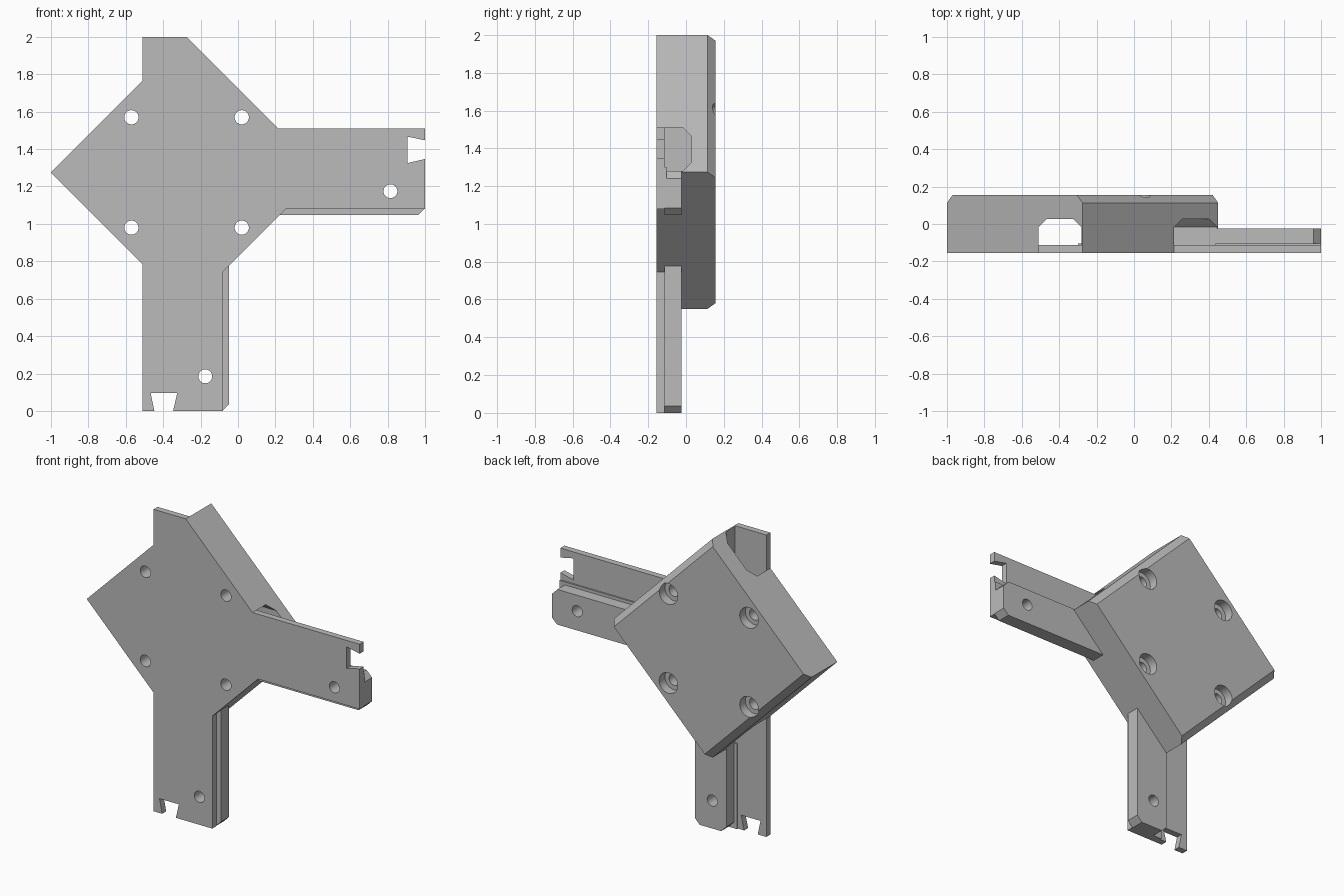
import bpy
import bmesh
import math
from mathutils import Matrix

if "Cube" in bpy.data.objects:
    bpy.data.objects.remove(bpy.data.objects["Cube"], do_unlink=True)

CX, CZ = -0.275, 1.275          # centre of the square block
HALF = 0.725                    # half diagonal of the block
FRONT, BACK = -0.155, 0.155
FLOOR = -0.113                  # back face of the thin plates
RAIL_BACK = -0.025

grey = bpy.data.materials.new("plain_grey")
grey.use_nodes = True
grey.diffuse_color = (0.5, 0.5, 0.5, 1)
grey.node_tree.nodes["Principled BSDF"].inputs["Base Color"].default_value = (0.5, 0.5, 0.5, 1)


def across(p):
    """Arm coordinates mirrored about the block's diagonal."""
    return (-p[1], -p[0])


def finish(name, bm):
    bmesh.ops.recalc_face_normals(bm, faces=bm.faces)
    mesh = bpy.data.meshes.new(name)
    bm.to_mesh(mesh)
    bm.free()
    mesh.materials.append(grey)
    obj = bpy.data.objects.new(name, mesh)
    bpy.context.collection.objects.link(obj)
    return obj


def extrude(name, points, direction):
    bm = bmesh.new()
    face = bm.faces.new([bm.verts.new(p) for p in points])
    moved = bmesh.ops.extrude_face_region(bm, geom=[face])["geom"]
    bmesh.ops.translate(bm, vec=direction, verts=[v for v in moved if isinstance(v, bmesh.types.BMVert)])
    return finish(name, bm)


def prism(name, outline, y0, y1):
    """Outline in block-centred x, z, extruded from front to back."""
    return extrude(name, [(CX + x, y0, CZ + z) for x, z in outline], (0, y1 - y0, 0))


def rect(x0, x1, z0, z1):
    return [(x0, z0), (x1, z0), (x1, z1), (x0, z1)]


def cylinder(name, at, radius, y0, y1):
    bm = bmesh.new()
    turn = Matrix.Translation((CX + at[0], (y0 + y1) / 2, CZ + at[1])) @ Matrix.Rotation(math.pi / 2, 4, "X")
    bmesh.ops.create_cone(bm, cap_ends=True, segments=40, radius1=radius, radius2=radius,
                          depth=y1 - y0, matrix=turn)
    return finish(name, bm)


def combine(target, other, operation):
    mod = target.modifiers.new("cut", "BOOLEAN")
    mod.object, mod.operation, mod.solver = other, operation, "EXACT"
    graph = bpy.context.evaluated_depsgraph_get()
    mesh = bpy.data.meshes.new_from_object(target.evaluated_get(graph))
    target.modifiers.clear()
    target.data = mesh
    bpy.data.objects.remove(other, do_unlink=True)


# Square block standing on its corner, with two opposite back edges bevelled
block = prism("corner_bracket", [(-HALF, 0), (0, -HALF), (HALF, 0), (0, HALF)], FRONT, BACK)
bm = bmesh.new()
bm.from_mesh(block.data)
edges = []
for e in bm.edges:
    mid = (e.verts[0].co + e.verts[1].co) / 2
    if mid.y > BACK - 0.01 and (mid.x - CX) * (mid.z - CZ) > 0.01:
        edges.append(e)
bmesh.ops.bevel(bm, geom=edges, offset=0.042, segments=1, affect="EDGES")
bm.to_mesh(block.data)
bm.free()

# Channels with chamfered roof corners: one straight through, one stopping at it
section = [(0.005, FLOOR), (0.235, FLOOR), (0.235, -0.017), (0.19, 0.028), (0.05, 0.028), (0.005, -0.017)]
combine(block, extrude("level_channel", [(CX - 0.235, y, CZ + s) for s, y in section], (1.2, 0, 0)), "DIFFERENCE")
combine(block, extrude("upright_channel", [(CX - s, y, CZ - 0.9) for s, y in section], (0, 0, 1.8)), "DIFFERENCE")

# Thin tab closing the front of the channel at the top
combine(block, prism("top_tab", rect(-0.235, 0, 0.2, HALF), FRONT, FLOOR), "UNION")

# Two arms: plate with dovetail notch, ledge and raised rail
plate = [(0.1, -0.195), (1.275, -0.195), (1.275, 0.072), (1.18, 0.05), (1.18, 0.192),
         (1.275, 0.172), (1.275, 0.235), (0.1, 0.235)]
rail = [(0.3, -0.228), (1.238, -0.228), (1.275, -0.192), (1.275, -0.035), (1.235, 0.005), (0.3, 0.005)]
for side, place in (("level", lambda p: p), ("upright", across)):
    for part, outline, y0, y1 in (
            ("plate", plate, FRONT, FLOOR),
            ("ledge", rect(0.71, 1.275, -0.19, 0.025), FLOOR - 0.02, FLOOR + 0.01),
            ("rail", rail, FLOOR, RAIL_BACK)):
        combine(block, prism(side + "_" + part, [place(p) for p in outline], y0, y1), "UNION")
    combine(block, cylinder(side + "_hole", place((1.09, -0.1)), 0.037, -0.3, 0.3), "DIFFERENCE")

# Four screw holes, counterbored from the back
for sx in (-1, 1):
    for sz in (-1, 1):
        spot = (sx * 0.295, sz * 0.295)
        combine(block, cylinder("screw_hole", spot, 0.038, -0.3, 0.3), "DIFFERENCE")
        combine(block, cylinder("screw_head", spot, 0.068, BACK - 0.06, 0.3), "DIFFERENCE")

# Smooth hole walls, sharp edges elsewhere
bpy.context.view_layer.objects.active = block
block.select_set(True)
bpy.ops.object.shade_smooth_by_angle(angle=math.radians(30))
